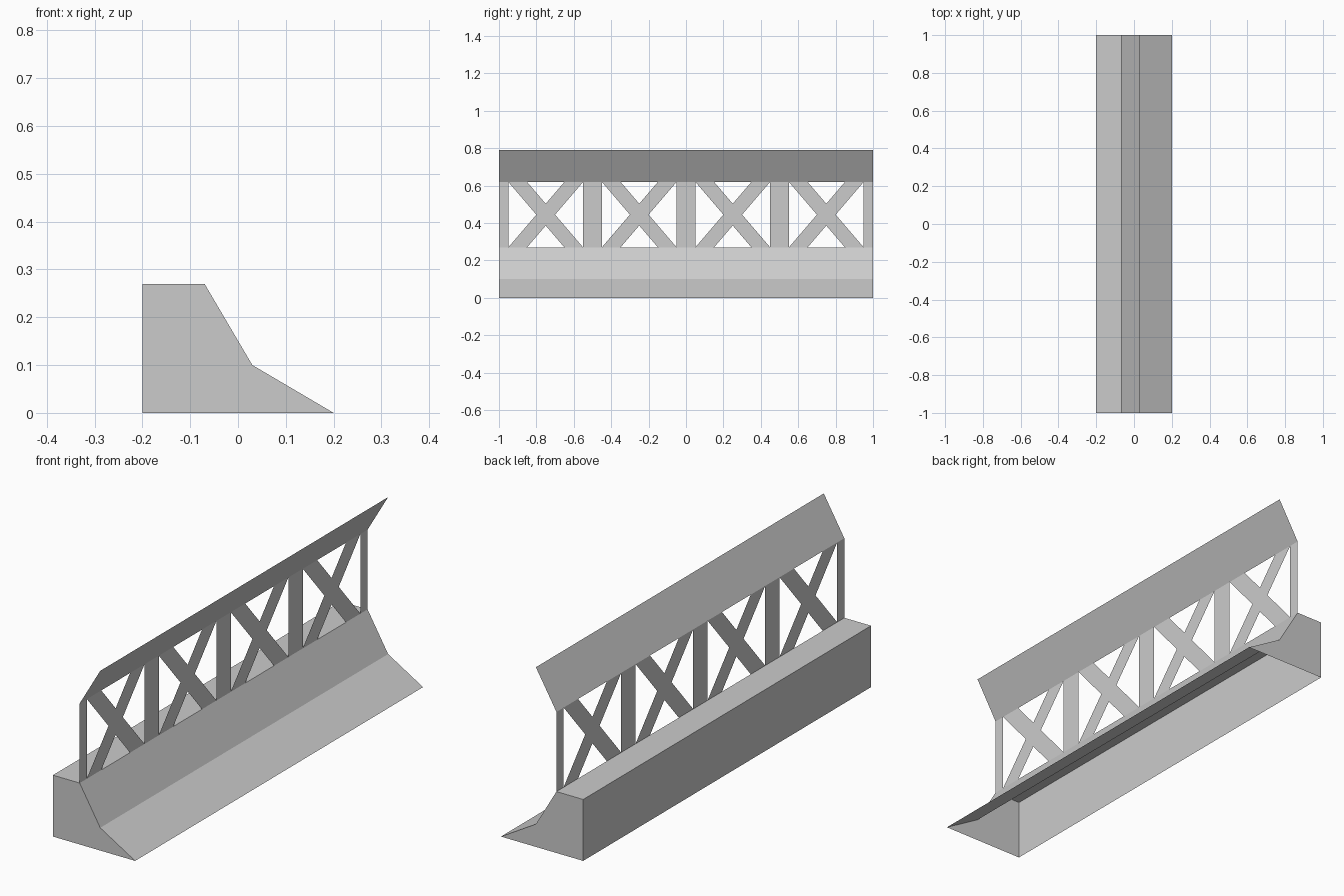
import bpy

if "Cube" in bpy.data.objects:
    bpy.data.objects.remove(bpy.data.objects["Cube"])

FENCE_X = -0.07
Z0, Z1 = 0.27, 0.62          # bottom and top of the open fence


def make_object(name, verts, faces):
    mesh = bpy.data.meshes.new(name)
    mesh.from_pydata(verts, [], faces)
    mesh.update()
    obj = bpy.data.objects.new(name, mesh)
    bpy.context.collection.objects.link(obj)
    return obj


def fence_face(name, outline):
    """One flat sheet in the fence plane, facing +x, from (y, z) points."""
    return make_object(name, [(FENCE_X, y, z) for y, z in outline],
                       [list(range(len(outline)))])


# Concrete base: extruded profile with end caps, open underneath
profile = [(0.2, 0), (0.03, 0.1), (FENCE_X, Z0), (-0.2, Z0), (-0.2, 0)]
n = len(profile)
verts = [(x, y, z) for y in (-1, 1) for x, z in profile]
faces = [[i, i + n, i + 1 + n, i + 1][::-1] for i in range(n - 1)]
faces += [list(range(n))[::-1], list(range(n, 2 * n))]
base = make_object("barrier_base", verts, faces)

# Upright posts (half width at the two ends)
for i in range(5):
    c = -1 + 0.5 * i
    a, b = max(c - 0.05, -1), min(c + 0.05, 1)
    fence_face(f"post_{i + 1}", [(a, Z0), (b, Z0), (b, Z1), (a, Z1)])

# Crossed braces, one X-shaped sheet per bay
mid = (Z0 + Z1) / 2
d = 0.05 * (Z1 - Z0) / 0.3
cross = [(-0.2, Z0), (-0.1, Z0), (0, mid - d), (0.1, Z0), (0.2, Z0), (0.05, mid),
         (0.2, Z1), (0.1, Z1), (0, mid + d), (-0.1, Z1), (-0.2, Z1), (-0.05, mid)]
for i in range(4):
    c = -0.75 + 0.5 * i
    fence_face(f"cross_brace_{i + 1}", [(c + y, z) for y, z in cross])

# Top panel leaning outward over the slope
make_object("top_panel",
            [(FENCE_X, -1, Z1), (FENCE_X, 1, Z1), (0.03, 1, 0.79), (0.03, -1, 0.79)],
            [(0, 1, 2, 3)])
